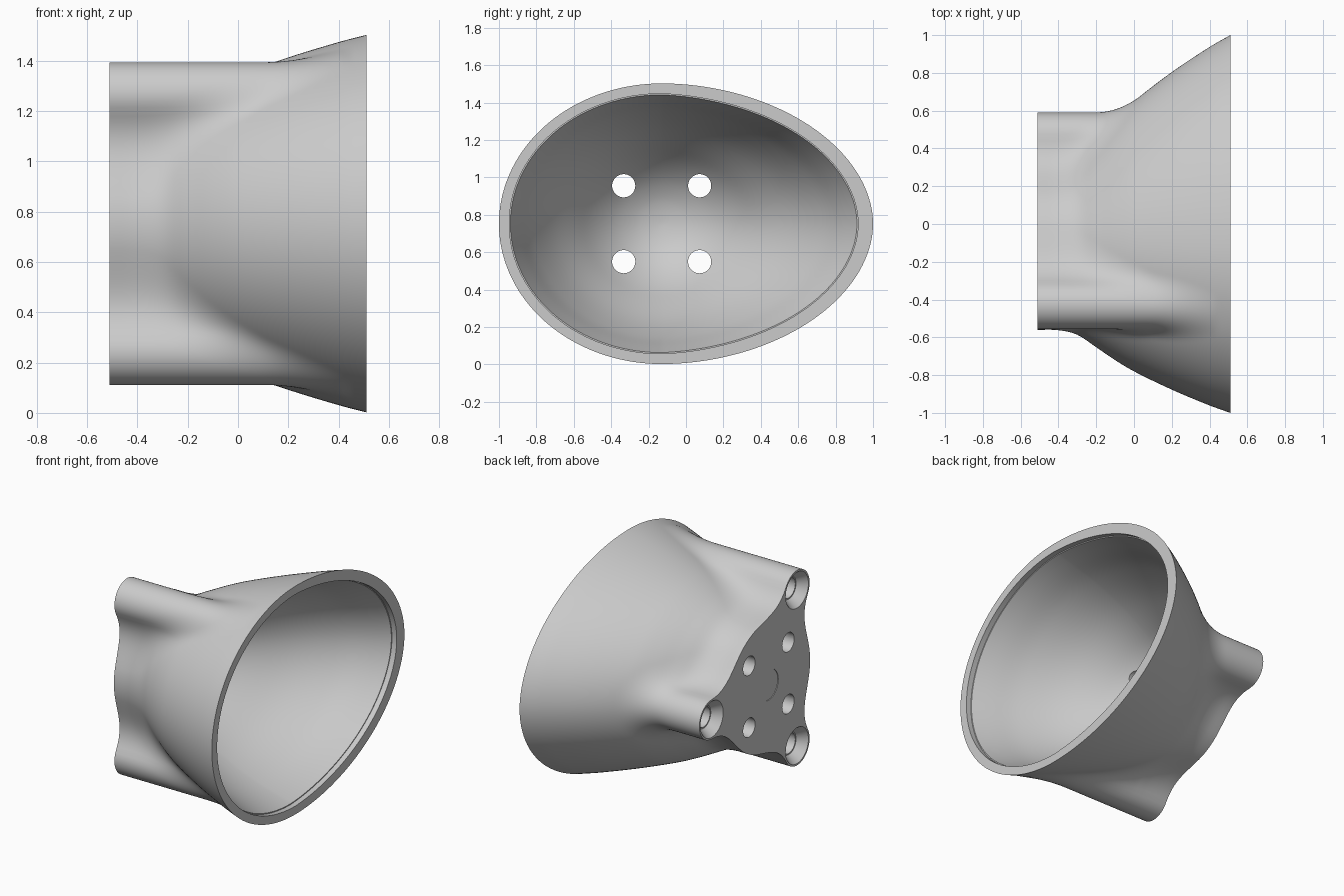
import bpy, bmesh, math

cube = bpy.data.objects.get("Cube")
if cube:
    bpy.data.objects.remove(cube, do_unlink=True)

CY, CZ = -0.13, 0.752          # axis of the cup
BASE, RIM = -0.51, 0.51        # ends of the cup along x
CORE = 0.43                    # radius of the round core at the base
LOBE_D, LOBE_R = 0.59, 0.13    # screw posts: distance from axis, radius
LEDGE, FLOOR = 0.475, -0.47    # ends of the bowl along x
SEGS = 360

# How far the wall has flared from round core to egg-shaped rim
FLARE = [(-0.51, 0), (-0.4, 0.005), (-0.3, 0.06), (-0.2, 0.21), (-0.1, 0.365),
         (0, 0.5), (0.2, 0.72), (0.4, 0.91), (0.51, 1)]
# Bowl size relative to its mouth
BOWL = [(0.475, 1), (0.38, 0.955), (0.2, 0.87), (0, 0.74), (-0.2, 0.56),
        (-0.3, 0.455), (-0.38, 0.34), (-0.43, 0.23), (-0.46, 0.12), (-0.47, 0.02)]


def smooth_value(points, x):
    """Smooth curve through sorted points."""
    pts = sorted(points)
    slopes = []
    for i in range(len(pts)):
        a, b = pts[max(i - 1, 0)], pts[min(i + 1, len(pts) - 1)]
        slopes.append((b[1] - a[1]) / (b[0] - a[0]))
    for i in range(len(pts) - 1):
        (x0, y0), (x1, y1) = pts[i], pts[i + 1]
        if x <= x1 or i == len(pts) - 2:
            h = x1 - x0
            t = min(max((x - x0) / h, 0), 1)
            return ((1 + 2 * t) * (1 - t) ** 2 * y0 + t * (1 - t) ** 2 * h * slopes[i]
                    + t * t * (3 - 2 * t) * y1 + t * t * (t - 1) * h * slopes[i + 1])


def egg(angle):
    """Rim radius in a direction; angle 0 is +y."""
    c, s = math.cos(angle), math.sin(angle)
    length, p = (1.13, 1.94) if c > 0 else (0.87, 2)
    return ((abs(c) / length) ** p + (abs(s) / 0.75) ** p) ** (-1 / p)


def outer_radius(angle, x, flare):
    """Flared wall blended with three radial posts."""
    wall = CORE + (egg(angle) - CORE) * flare
    third = 2 * math.pi / 3
    delta = (angle + third / 2) % third - third / 2
    c, s = math.cos(delta), math.sin(delta)
    blend = 0.18 - 0.11 * min(max((x + 0.3) / 0.4, 0), 1)

    def distance(r):
        along = min(max(r * c, 0), LOBE_D)
        post = math.hypot(r * c - along, r * s) - LOBE_R
        h = max(blend - abs(r - wall - post), 0) / blend
        return min(r - wall, post) - h * h * blend / 4

    if x > 0.42:
        return wall
    low, high = 0, 1.4
    for _ in range(22):
        mid = (low + high) / 2
        if distance(mid) < 0:
            low = mid
        else:
            high = mid
    return low


def mouth_radius(angle, step):
    return egg(angle) - 0.055 - 0.025 * max(math.cos(angle), 0) - step


def bowl_radius(angle, size, roundness):
    """Egg-shaped at the mouth, turning round towards the floor."""
    return size * (0.73 * roundness + mouth_radius(angle, 0.006) * (1 - roundness))


# Cup shell: outer wall, rim, stepped lip and bowl in one closed skin
bm = bmesh.new()
angles = [2 * math.pi * i / SEGS for i in range(SEGS)]


def ring(x, radius):
    return [bm.verts.new((x, CY + radius(a) * math.cos(a), CZ + radius(a) * math.sin(a)))
            for a in angles]


rings = []
ROWS = 44
for i in range(ROWS + 1):
    x = BASE + (RIM - BASE) * i / ROWS
    flare = smooth_value(FLARE, x)
    rings.append(ring(x, lambda a: outer_radius(a, x, flare)))
for x, step in ((RIM, 0), (LEDGE, 0), (LEDGE, 0.006)):
    rings.append(ring(x, lambda a: mouth_radius(a, step)))
INNER = 36
for i in range(1, INNER + 1):
    depth = 1 - (1 - i / INNER) ** 1.4
    x = LEDGE + (FLOOR - LEDGE) * depth
    size = smooth_value(BOWL, x)
    roundness = 1 - math.sqrt(1 - depth)
    rings.append(ring(x, lambda a: bowl_radius(a, size, roundness)))

for lower, upper in zip(rings, rings[1:]):
    for i in range(SEGS):
        j = (i + 1) % SEGS
        bm.faces.new((lower[i], lower[j], upper[j], upper[i]))
bm.faces.new(rings[0])
bm.faces.new(rings[-1])
bmesh.ops.recalc_face_normals(bm, faces=bm.faces)
mesh = bpy.data.meshes.new("cup_shell")
bm.to_mesh(mesh)
bm.free()
cup = bpy.data.objects.new("cup_shell", mesh)
bpy.context.collection.objects.link(cup)

grey = bpy.data.materials.new("plain grey")
grey.use_nodes = True
colour = (0.6, 0.6, 0.6, 1)
grey.diffuse_color = colour
for node in grey.node_tree.nodes:
    if node.type == 'BSDF_PRINCIPLED':
        node.inputs["Base Color"].default_value = colour
mesh.materials.append(grey)


def drill(y, z, radius, depth, end_radius):
    """Round or tapered hole cut into the base."""
    margin = 0.02
    mouth = radius + (radius - end_radius) * margin / depth
    bpy.ops.mesh.primitive_cone_add(
        vertices=48, radius1=mouth, radius2=end_radius, depth=depth + margin,
        location=(BASE + (depth - margin) / 2, y, z), rotation=(0, math.pi / 2, 0))
    cutter = bpy.context.object
    cutter.name = "hole_cutter"
    cutter.hide_render = True
    cutter.data.materials.append(grey)
    cut = cup.modifiers.new("hole", 'BOOLEAN')
    cut.operation = 'DIFFERENCE'
    cut.solver = 'EXACT'
    cut.object = cutter
    bpy.context.view_layer.objects.active = cup
    bpy.ops.object.modifier_apply(modifier=cut.name)
    bpy.data.objects.remove(cutter, do_unlink=True)


# Countersunk blind holes in the posts
for k in range(3):
    a = k * 2 * math.pi / 3
    y, z = CY + LOBE_D * math.cos(a), CZ + LOBE_D * math.sin(a)
    drill(y, z, 0.118, 0.06, 0.075)
    drill(y, z, 0.067, 0.2, 0.067)

# Four through holes and a shallow round recess in the floor
for sy in (-1, 1):
    for sz in (-1, 1):
        drill(CY + sy * 0.203, CZ + sz * 0.203, 0.062, 0.5, 0.062)
drill(CY, CZ, 0.1, 0.004, 0.1)

bpy.ops.object.select_all(action='DESELECT')
cup.select_set(True)
bpy.context.view_layer.objects.active = cup
bpy.ops.object.shade_smooth_by_angle(angle=math.radians(35))
